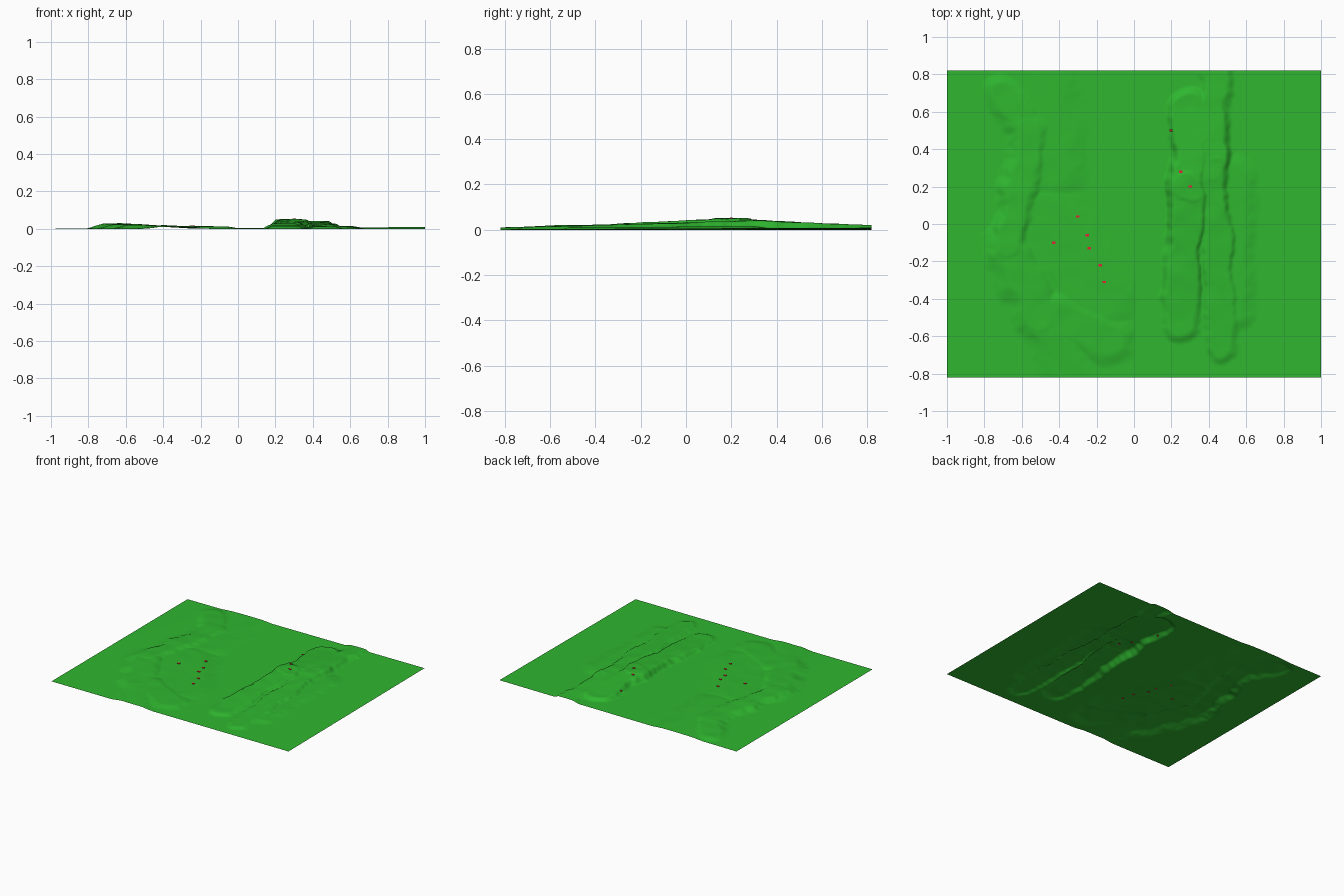
import bpy, bmesh, math
from mathutils import Vector, noise

if "Cube" in bpy.data.objects:
    bpy.data.objects.remove(bpy.data.objects["Cube"])

NX, NY, HX, HY = 220, 180, 1.0, 0.82


def material(name, rgb):
    m = bpy.data.materials.new(name)
    m.diffuse_color = (*rgb, 1)
    m.use_nodes = True
    m.node_tree.nodes["Principled BSDF"].inputs["Base Color"].default_value = m.diffuse_color
    return m


GREEN = material("grass green", (0.028, 0.47, 0.028))
RED = material("marker red", (0.8, 0.015, 0.04))


def smooth(t):
    t = max(0.0, min(1.0, t))
    return t * t * (3 - 2 * t)


def ridge(x, y, crest, slope, *pts):
    """Height of a ridge running through points (x, y, height)."""
    best = 0.0
    for a, b in zip(pts, pts[1:]):
        dx, dy = b[0] - a[0], b[1] - a[1]
        t = max(0, min(1, ((x - a[0]) * dx + (y - a[1]) * dy) / (dx * dx + dy * dy)))
        d = math.hypot(x - a[0] - t * dx, y - a[1] - t * dy)
        best = max(best, (a[2] + t * (b[2] - a[2])) * smooth(1 - (d - crest) / slope))
    return best


def eastern_hills(x, y):
    return max(
        ridge(x, y, .07, .05, (.30, .62, .02), (.29, .2, .047), (.25, -.52, .014)),
        ridge(x, y, .05, .05, (.43, .84, .013), (.43, .3, .036), (.47, -.66, .012)),
        ridge(x, y, .04, .09, (.55, .25, .01), (.54, -.45, .01)))


def western_hills(x, y):
    return max(
        ridge(x, y, .05, .08, (-.7, .7, .014), (-.55, .5, .02), (-.67, -.12, .028)),
        ridge(x, y, .08, .16, (-.5, .84, .008), (-.45, .3, .012)),
        ridge(x, y, .05, .12, (-.67, -.12, .026), (-.5, -.5, .02), (-.3, -.84, .009)),
        ridge(x, y, .07, .09, (-.42, -.5, .017), (-.13, -.62, .012)),
        ridge(x, y, .11, .16, (-.45, 0, .013), (-.22, -.38, .01)))


def wobble(x, y, freq, seed):
    return noise.noise(Vector((x * freq, y * freq, seed)))


def height(x, y):
    # wobbled outlines make the cliffs look weathered
    wx = x + .03 * wobble(x, y, 7, 1) + .01 * wobble(x, y, 22, 4)
    wy = y + .03 * wobble(x, y, 7, 8)
    h = eastern_hills(wx, wy) if x > 0 else western_hills(wx, wy)
    h *= 1 + .15 * wobble(x, y, 9, 3)
    # the plain rises slightly towards the back right corner
    return h + .009 * (x + HX) / (2 * HX) * (y + HY) / (2 * HY)


def add_object(name, bm, mat):
    me = bpy.data.meshes.new(name)
    bm.to_mesh(me)
    bm.free()
    me.materials.append(mat)
    bpy.context.collection.objects.link(bpy.data.objects.new(name, me))


# terrain sheet
bm = bmesh.new()
bmesh.ops.create_grid(bm, x_segments=NX, y_segments=NY, size=1)
for v in bm.verts:
    x, y = v.co.x * HX, v.co.y * HY
    v.co = (x, y, height(x, y))
for f in bm.faces:
    f.smooth = True
add_object("terrain", bm, GREEN)

# small red markers lying on the ground
SPOTS = [(.2, .5), (.25, .28), (.3, .2), (-.3, .04), (-.25, -.06),
         (-.24, -.13), (-.43, -.1), (-.18, -.22), (-.16, -.31)]
bm = bmesh.new()
for x, y in SPOTS:
    cube = bmesh.ops.create_cube(bm, size=1)["verts"]
    bmesh.ops.scale(bm, vec=(.018, .012, .005), verts=cube)
    bmesh.ops.translate(bm, vec=(x, y, height(x, y) + .0015), verts=cube)
add_object("location_markers", bm, RED)
